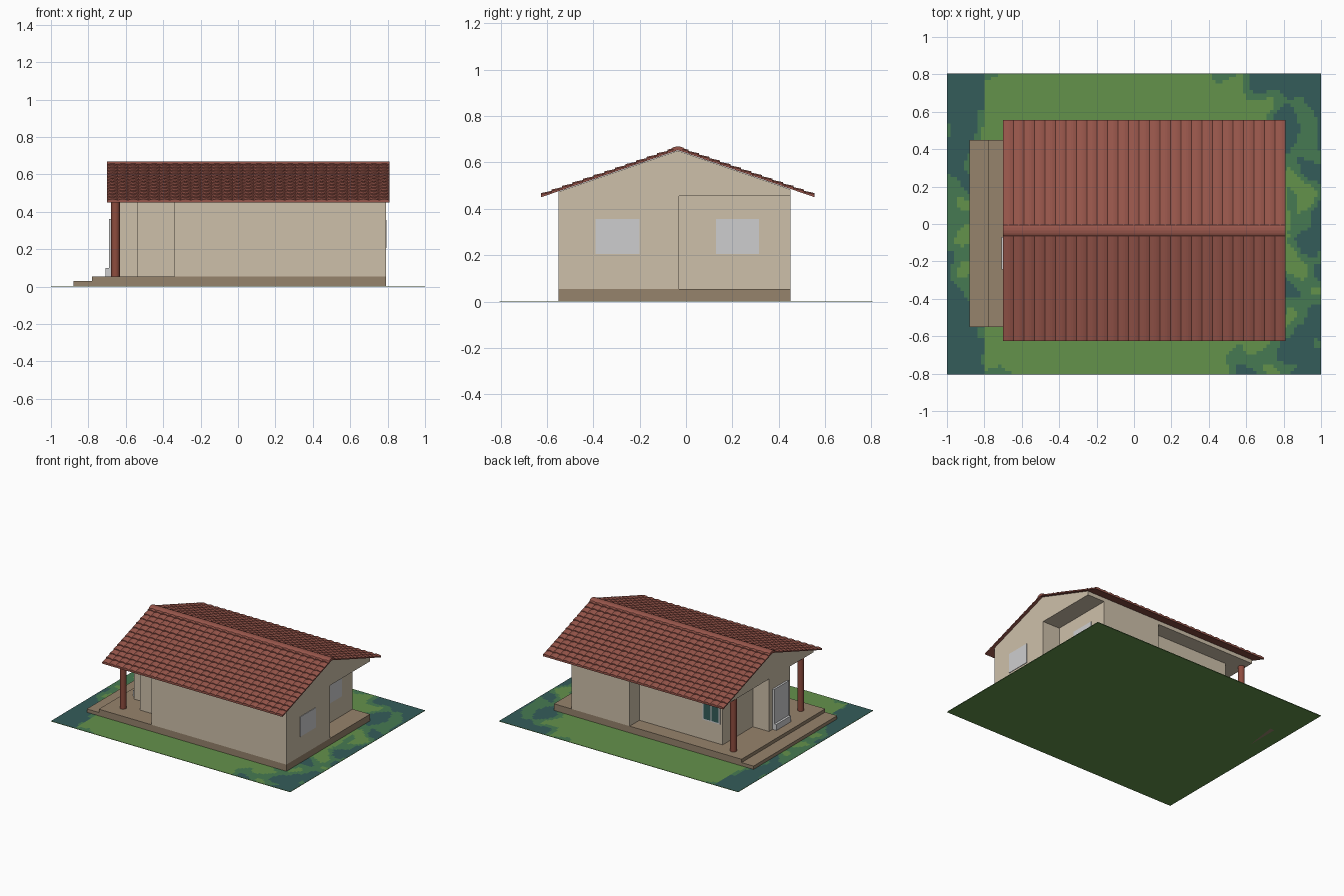
import bpy, bmesh, math
from mathutils import Vector, noise

if "Cube" in bpy.data.objects:
    bpy.data.objects.remove(bpy.data.objects["Cube"])

def lin(c):
    c /= 255
    return c / 12.92 if c <= 0.04045 else ((c + 0.055) / 1.055) ** 2.4

def mat(name, r, g, b):
    m = bpy.data.materials.new(name)
    m.diffuse_color = (lin(r), lin(g), lin(b), 1)
    m.use_nodes = True
    m.node_tree.nodes["Principled BSDF"].inputs["Base Color"].default_value = m.diffuse_color
    return m

WALL = mat("beige plaster", 206, 192, 170)
STONE = mat("brown stone", 150, 131, 108)
TILE = mat("red clay tile", 152, 86, 75)
POST = mat("red brown post", 142, 76, 62)
PALE = mat("pale grey", 206, 206, 207)
LIGHT = mat("light grass", 100, 146, 75)
MID = mat("mid grass", 70, 122, 82)
DARK = mat("dark teal grass", 52, 92, 90)

def finish(name, bm, *mats):
    bmesh.ops.recalc_face_normals(bm, faces=bm.faces)
    me = bpy.data.meshes.new(name)
    bm.to_mesh(me)
    bm.free()
    for m in mats:
        me.materials.append(m)
    ob = bpy.data.objects.new(name, me)
    bpy.context.collection.objects.link(ob)
    return ob

def prism(name, pts, offset, m):
    """Extrude a flat outline of 3D points by an offset."""
    bm = bmesh.new()
    f = bm.faces.new([bm.verts.new(p) for p in pts])
    r = bmesh.ops.extrude_face_region(bm, geom=[f])
    bmesh.ops.translate(bm, vec=Vector(offset),
                        verts=[v for v in r["geom"] if isinstance(v, bmesh.types.BMVert)])
    return finish(name, bm, m)

def box(name, x0, x1, y0, y1, z0, z1, m):
    return prism(name, [(x0, y0, z0), (x1, y0, z0), (x1, y1, z0), (x0, y1, z0)],
                 (0, 0, z1 - z0), m)

# lawn: patches chosen by distance from the house plus noise
box("lawn_base", -1, 1, -0.805, 0.805, 0, 0.003, LIGHT)
bm = bmesh.new()
bmesh.ops.create_grid(bm, x_segments=110, y_segments=90, size=1)
for v in bm.verts:
    v.co.y *= 0.805
    v.co.z = 0.005
for f in bm.faces:
    c = f.calc_center_median()
    d = math.hypot((c.x + 0.15), c.y / 0.95) + (0.32 if c.x < -0.8 else 0)
    n = noise.noise(Vector((c.x * 7, c.y * 7, 3.1)))
    d += n * (0.42 if d > 0.98 else 0.06)
    f.material_index = 0 if d < 1.0 else 1 if d < 1.17 else 2
finish("lawn_patches", bm, LIGHT, MID, DARK)

# plinth and entrance step
box("plinth", -0.78, 0.79, -0.55, 0.45, 0, 0.055, STONE)
box("entrance_step", -0.88, -0.78, -0.55, 0.45, 0, 0.03, STONE)

# walls from one floor plan
plan = [(0.79, -0.55), (0.79, -0.03), (0.645, -0.03), (0.645, 0.45), (0.156, 0.45),
        (0.156, 0.333), (-0.54, 0.333), (-0.54, -0.027), (-0.675, -0.027),
        (-0.675, -0.277), (-0.54, -0.277), (-0.54, -0.4), (-0.34, -0.4), (-0.34, -0.55)]
prism("walls", [(x, y, 0.055) for x, y in plan], (0, 0, 0.4), WALL)

# gable block with flat porch ceiling
RY, HALF, EAVE, RIDGE = -0.035, 0.59, 0.45, 0.653
def base(d):
    return RIDGE - (RIDGE - EAVE) * d / HALF
gable = [(-0.55, 0.455), (0.45, 0.455), (0.45, base(0.485) - 0.002),
         (RY, RIDGE - 0.002), (-0.55, base(0.515) - 0.002)]
prism("gable_block", [(-0.68, y, z) for y, z in gable], (1.47, 0, 0), WALL)

# roof: thin deck on both sides, stepped rows of barrel tiles, ridge cap
X0, X1, COLS, ROWS, SEG = -0.70, 0.81, 27, 13, 6
for side, label in ((-1, "front"), (1, "back")):
    ey = RY + side * HALF
    prism(label + "_roof_deck", [(X0, RY, RIDGE), (X0, ey, EAVE),
          (X0, ey, EAVE + 0.006), (X0, RY, RIDGE + 0.006)], (X1 - X0, 0, 0), TILE)
    bm = bmesh.new()
    for r in range(ROWS):
        d0, d1 = HALF * r / ROWS, HALF * (r + 1) / ROWS
        prev = None
        for i in range(COLS * SEG + 1):
            x = X0 + (X1 - X0) * i / (COLS * SEG)
            h = 0.006 * math.sin(math.pi * (i % SEG) / SEG)
            ring = [bm.verts.new((x, RY + side * d, z)) for d, z in
                    ((d0, base(d0) + 0.006 + h), (d1, base(d1) + 0.012 + h),
                     (d1, base(d1) + 0.002))]
            if prev:
                for k in (0, 1):
                    bm.faces.new((prev[k], ring[k], ring[k + 1], prev[k + 1]))
            if i in (0, COLS * SEG):
                bm.faces.new(ring)
            prev = ring
    finish(label + "_roof_tiles", bm, TILE)
cap = [(RY + 0.03 * math.cos(a), RIDGE + 0.003 + 0.013 * math.sin(a))
       for a in (math.pi * k / 6 for k in range(7))]
prism("ridge_cap", [(X0, y, z) for y, z in cap], (X1 - X0, 0, 0), TILE)

# porch posts
for label, y in (("front", -0.437), ("back", 0.367)):
    bpy.ops.mesh.primitive_cylinder_add(vertices=20, radius=0.023, depth=0.4,
                                        location=(-0.655, y, 0.255))
    ob = bpy.context.object
    ob.name = label + "_porch_post"
    ob.data.materials.append(POST)
    bpy.ops.object.shade_smooth_by_angle()

# windows on the right end
box("bedroom_window", 0.788, 0.794, -0.39, -0.20, 0.205, 0.355, PALE)
box("recess_window", 0.643, 0.65, 0.13, 0.315, 0.205, 0.355, PALE)

# window on the back wall: pale frame and dark panes
box("back_window_frame", -0.52, -0.375, 0.331, 0.338, 0.205, 0.355, PALE)
for i, x in enumerate((-0.51, -0.442)):
    box("back_window_pane_%d" % (i + 1), x, x + 0.057, 0.336, 0.341, 0.215, 0.345, DARK)

# entrance door with handle
box("entrance_door", -0.69, -0.67, -0.243, -0.07, 0.055, 0.36, PALE)
box("door_sill", -0.708, -0.69, -0.243, -0.07, 0.055, 0.1, PALE)
